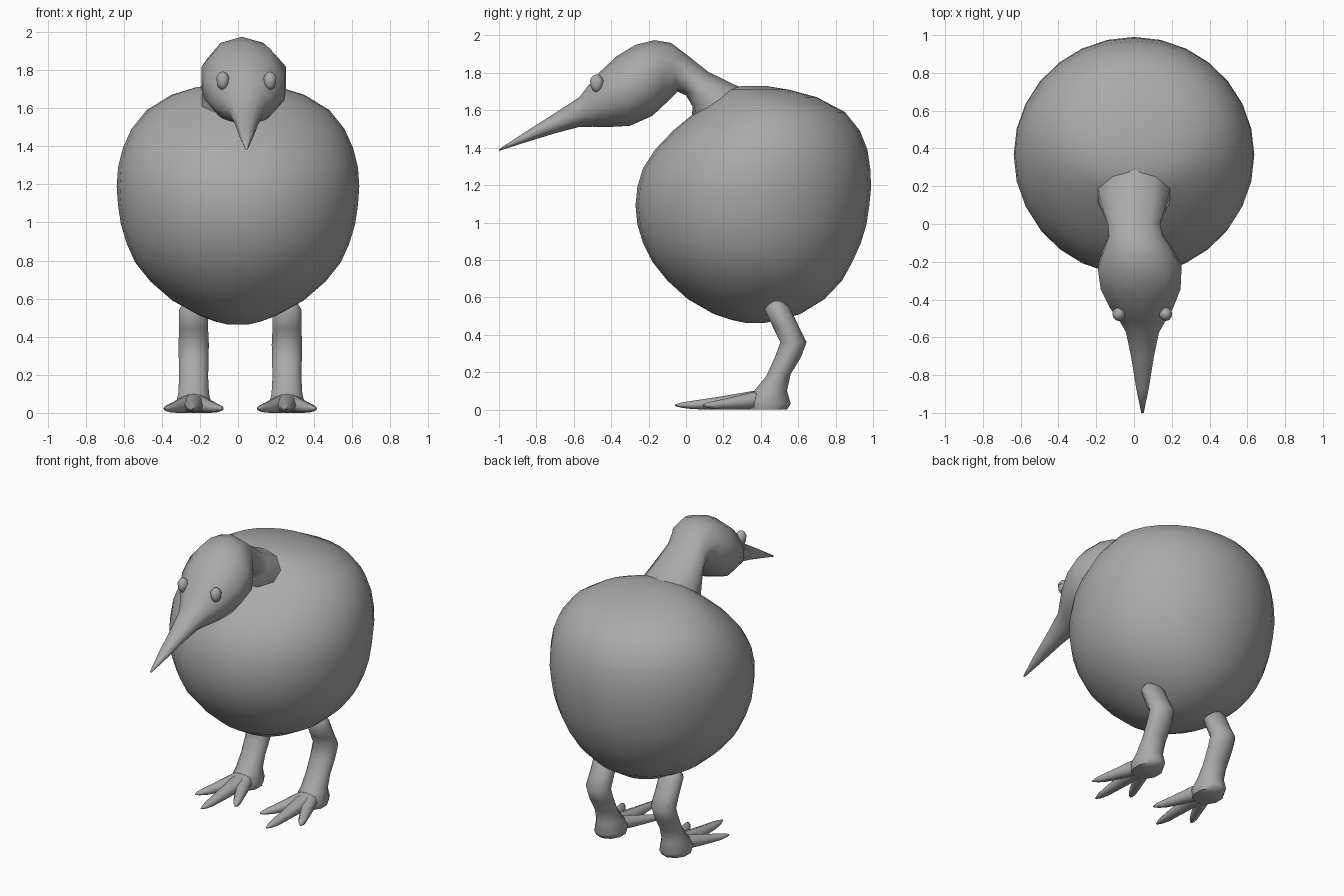
import bpy, bmesh, math
from mathutils import Vector

if "Cube" in bpy.data.objects:
    bpy.data.objects.remove(bpy.data.objects["Cube"])

grey = bpy.data.materials.new("plain_grey")
grey.diffuse_color = (0.4, 0.4, 0.4, 1)
grey.use_nodes = True
grey.node_tree.nodes["Principled BSDF"].inputs["Base Color"].default_value = grey.diffuse_color


def finish(name, bm, angle=60):
    """Turn a bmesh into a smooth shaded object."""
    bmesh.ops.recalc_face_normals(bm, faces=bm.faces)
    mesh = bpy.data.meshes.new(name)
    bm.to_mesh(mesh)
    bm.free()
    obj = bpy.data.objects.new(name, mesh)
    bpy.context.collection.objects.link(obj)
    mesh.materials.append(grey)
    bpy.ops.object.select_all(action='DESELECT')
    obj.select_set(True)
    bpy.context.view_layer.objects.active = obj
    bpy.ops.object.shade_smooth_by_angle(angle=math.radians(angle))
    return obj


def loft(name, rings, sides, angle=60):
    """Skin elliptical rings: (y1, z1, y2, z2, half_width, centre_x)."""
    bm = bmesh.new()
    loops = []
    for y1, z1, y2, z2, w, cx in rings:
        mid = Vector((cx, (y1 + y2) / 2, (z1 + z2) / 2))
        up = Vector((0, (y1 - y2) / 2, (z1 - z2) / 2))
        side = Vector((w, 0, 0))
        loops.append([bm.verts.new(mid + up * math.cos(a) + side * math.sin(a))
                      for a in (math.tau * i / sides for i in range(sides))])
    for a, b in zip(loops, loops[1:]):
        for i in range(sides):
            j = (i + 1) % sides
            bm.faces.new((a[i], a[j], b[j], b[i]))
    bm.faces.new(loops[0])
    bm.faces.new(loops[-1])
    return finish(name, bm, angle)


# Round body: height, front y, back y, half width
body = [(0.473, .32, .42, .05), (.49, .24, .50, .12), (.52, .15, .61, .20),
        (.60, .01, .74, .345), (.70, -.10, .835, .46), (.80, -.18, .89, .54),
        (.90, -.23, .935, .585), (1.0, -.26, .965, .615), (1.1, -.27, .98, .63),
        (1.2, -.26, .99, .637), (1.3, -.23, .985, .63), (1.4, -.165, .97, .605),
        (1.5, -.07, .93, .56), (1.6, .05, .85, .48), (1.68, .15, .70, .35),
        (1.72, .21, .55, .22), (1.74, .30, .43, .07)]
loft("body", [(b, z, f, z, w, 0) for z, f, b, w in body], 28)

# Neck, head and bill in one skin: top y, z, underside y, z, half width, x
loft("neck_head_and_bill", [
    (.44, 1.68, .12, 1.42, .20, 0), (.27, 1.742, .03, 1.55, .20, 0),
    (.12, 1.815, .035, 1.63, .175, 0), (0, 1.91, 0, 1.69, .145, 0),
    (-.08, 1.97, -.045, 1.71, .15, .01), (-.17, 1.985, -.10, 1.655, .19, .02),
    (-.27, 1.96, -.18, 1.58, .233, .03), (-.37, 1.90, -.30, 1.527, .222, .035),
    (-.46, 1.815, -.42, 1.52, .175, .04), (-.52, 1.745, -.50, 1.522, .128, .045),
    (-.57, 1.68, -.575, 1.52, .092, .045), (-.70, 1.595, -.70, 1.487, .064, .045),
    (-.87, 1.487, -.87, 1.435, .035, .045), (-1, 1.402, -1, 1.393, .007, .045)], 10)

# Eyes, each with a slightly larger upper lid
for side, x in (("left", .168), ("right", -.08)):
    for part, scale in (("eye", 1.0), ("eyelid", 1.12)):
        bm = bmesh.new()
        bmesh.ops.create_uvsphere(bm, u_segments=12, v_segments=8, radius=1)
        if part == "eyelid":
            bmesh.ops.bisect_plane(bm, geom=bm.verts[:] + bm.edges[:] + bm.faces[:],
                                   plane_co=(0, 0, .2), plane_no=(0, 0, 1), clear_inner=True)
            bmesh.ops.holes_fill(bm, edges=[e for e in bm.edges if e.is_boundary])
        for v in bm.verts:
            v.co = Vector((v.co.x * .032, v.co.y * .034, v.co.z * .045)) * scale
            v.co += Vector((x, -.477, 1.752))
        finish(f"{side}_{part}", bm, 40)

# Legs and three toed feet
for side, s in (("left", 1), ("right", -1)):
    cx = .012 + s * .245
    loft(f"{side}_leg", [(y1, z1, y2, z2, w, cx) for y1, z1, y2, z2, w in (
        (.51, .60, .45, .597, .05), (.555, .555, .42, .545, .08),
        (.605, .45, .465, .45, .08), (.645, .37, .505, .37, .084),
        (.615, .29, .475, .29, .082), (.56, .20, .43, .19, .08),
        (.54, .11, .365, .11, .085), (.56, .04, .31, .06, .10),
        (.54, .01, .33, .01, .09))], 10)
    for toe, dx, tip in (("inner", -s * .15, .09), ("middle", 0, -.06), ("outer", s * .15, .09)):
        # Each toe: share of length, top z, bottom z, half width
        loft(f"{side}_{toe}_toe", [
            (.42 + (tip - .42) * t, top, .42 + (tip - .42) * t, low, w, cx + dx * t)
            for t, top, low, w in ((0, .12, .012, .06), (.3, .095, .01, .052),
                                   (.55, .075, .01, .04), (.8, .057, .012, .03),
                                   (.93, .047, .02, .019), (1, .037, .029, .006))], 8)

# Rest the feet exactly on the ground
bpy.context.view_layer.update()
low = min(v.co.z for o in bpy.data.objects for v in o.data.vertices)
for o in bpy.data.objects:
    o.location.z -= low
